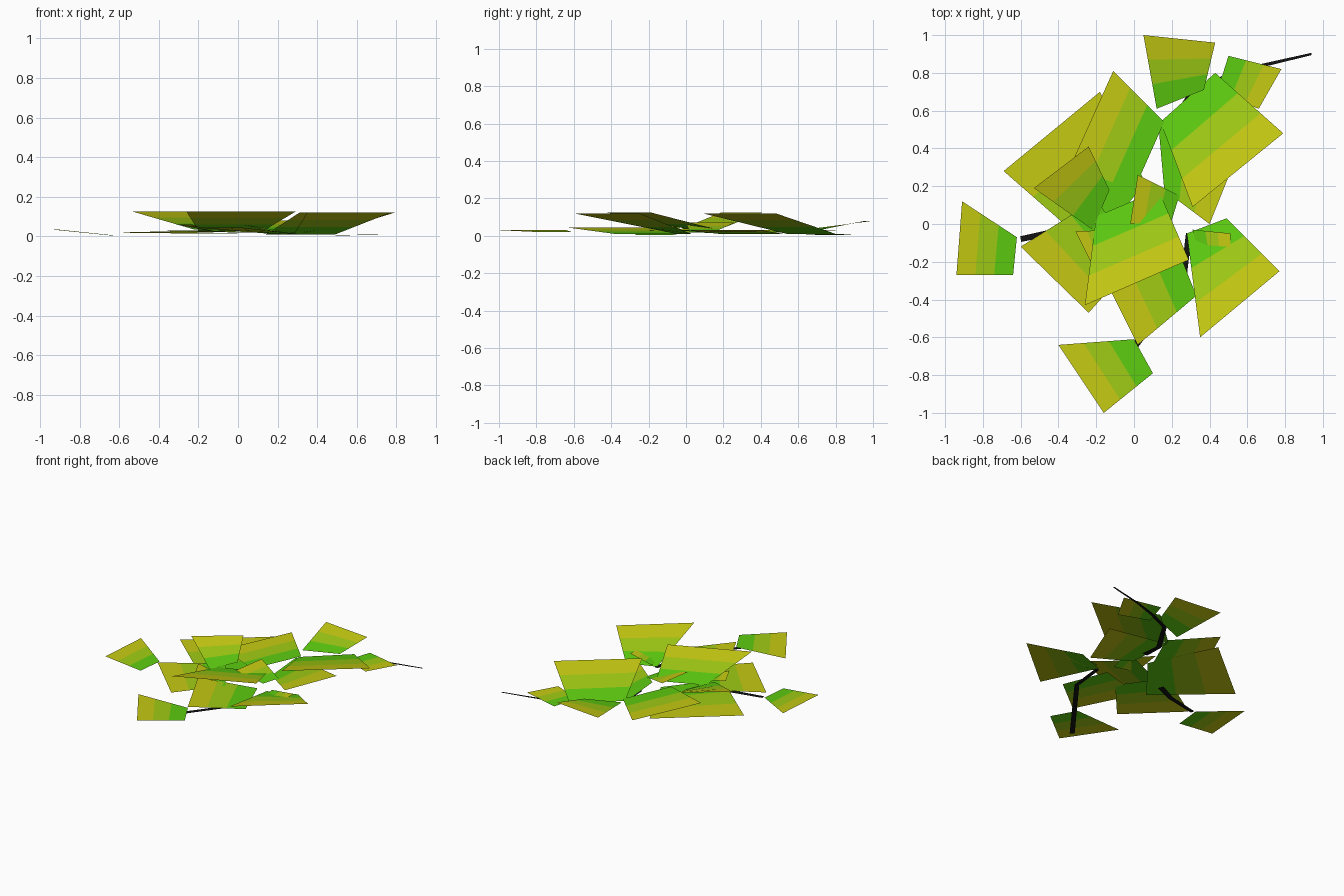
import bpy
import bmesh
from mathutils import Vector

cube = bpy.data.objects.get("Cube")
if cube:
    bpy.data.objects.remove(cube, do_unlink=True)


def make_material(name, color):
    material = bpy.data.materials.new(name)
    material.diffuse_color = (*color, 1)
    material.use_nodes = True
    shader = next(n for n in material.node_tree.nodes if n.type == "BSDF_PRINCIPLED")
    shader.inputs["Base Color"].default_value = (*color, 1)
    shader.inputs["Roughness"].default_value = 0.9
    return material


leaf_materials = [
    make_material("fresh green", (0.11, 0.60, 0.005)),
    make_material("lime green", (0.35, 0.60, 0.007)),
    make_material("yellow green", (0.56, 0.59, 0.006)),
]
stem_material = make_material("black stem", (0.006, 0.006, 0.006))


def finish(name, bm, materials):
    """Turn a flat mesh into an object with every face looking up."""
    bm.normal_update()
    for face in bm.faces:
        if face.normal.z < 0:
            face.normal_flip()
    mesh = bpy.data.meshes.new(name)
    bm.to_mesh(mesh)
    bm.free()
    for material in materials:
        mesh.materials.append(material)
    obj = bpy.data.objects.new(name, mesh)
    bpy.context.collection.objects.link(obj)
    return obj


def add_strip(bm, left_points, right_points):
    """Join two rows of points with quads and return the faces in order."""
    left = [bm.verts.new(p) for p in left_points]
    right = [bm.verts.new(p) for p in right_points]
    return [bm.faces.new((left[i], left[i + 1], right[i + 1], right[i]))
            for i in range(len(left) - 1)]


def leaf(name, base_left, base_right, tip_left, tip_right, base_z, tip_z):
    """Flat leaf card, split into equal colour bands from base to tip."""
    bands = len(leaf_materials)

    def side(base, tip):
        start, end = Vector((*base, base_z)), Vector((*tip, tip_z))
        return [start.lerp(end, i / bands) for i in range(bands + 1)]

    bm = bmesh.new()
    faces = add_strip(bm, side(base_left, tip_left), side(base_right, tip_right))
    for index, face in enumerate(faces):
        face.material_index = index
    finish(name + "_leaf", bm, leaf_materials)


def stem(name, path, start_width, end_width):
    """Flat tapering ribbon lying on the ground."""
    points = [Vector((x, y, 0)) for x, y in path]
    left, right = [], []
    last = len(points) - 1
    for i, point in enumerate(points):
        along = (points[min(i + 1, last)] - points[max(i - 1, 0)]).normalized()
        width = start_width + (end_width - start_width) * i / last
        offset = Vector((-along.y, along.x, 0)) * width / 2
        left.append(point + offset)
        right.append(point - offset)
    bm = bmesh.new()
    add_strip(bm, left, right)
    finish(name + "_stem", bm, [stem_material])


# Large raised leaves
leaf("back_left_large", (.43, .80), (.14, .54), (.79, .48), (.31, .09), .01, .12)
leaf("front_centre_large", (.13, .18), (-.20, .04), (.29, -.19), (-.26, -.43), .03, .125)
leaf("front_left_large", (.49, .03), (.28, -.05), (.77, -.25), (.35, -.60), .01, .12)
leaf("right_raised", (-.22, -.03), (-.13, .18), (-.53, .19), (-.24, .41), .035, .125)

# Low leaves around the middle
leaf("back_right_low", (-.22, -.13), (.06, .22), (-.69, .28), (-.18, .70), .015, .02)
leaf("back_centre_low", (.0, .18), (.16, .54), (-.34, .30), (-.11, .81), .02, .03)
leaf("left_low", (.13, .52), (.16, .18), (.56, .40), (.40, 0), .01, .03)
leaf("front_right_low", (.02, -.18), (-.2, .13), (-.24, -.47), (-.60, -.12), .03, .02)
leaf("front_low", (.33, -.38), (.2, -.05), (.02, -.64), (-.2, -.2), .01, .045)

# Outlying leaves at the ends of the stems
leaf("back_outer", (.12, .61), (.37, .71), (.05, 1), (.43, .96), .03, .08)
leaf("back_left_outer", (.50, .89), (.44, .70), (.78, .82), (.66, .61), .005, .01)
leaf("front_outer", (0, -.61), (.10, -.79), (-.40, -.64), (-.16, -1), .02, .03)
leaf("right_outer", (-.62, -.07), (-.64, -.27), (-.91, .12), (-.94, -.27), .005, .035)

# Small leaves near the middle
leaf("centre_small", (.24, .15), (.20, .02), (.02, .26), (-.02, 0), .02, .07)
leaf("right_small", (-.12, -.03), (-.13, -.12), (-.31, -.04), (-.23, -.20), .025, .06)
leaf("left_small", (.31, -.03), (.33, -.11), (.51, -.05), (.51, -.13), .02, .05)

# Creeping stems
stem("back", [(.17, .32), (.16, .46), (.31, .70), (.49, .78), (.66, .835), (.94, .90)],
     .045, .012)
stem("front", [(.29, -.05), (.28, -.14), (.26, -.31), (-.15, -.85)], .03, .035)
stem("right", [(-.21, .04), (-.36, -.03), (-.60, -.08)], .045, .03)
